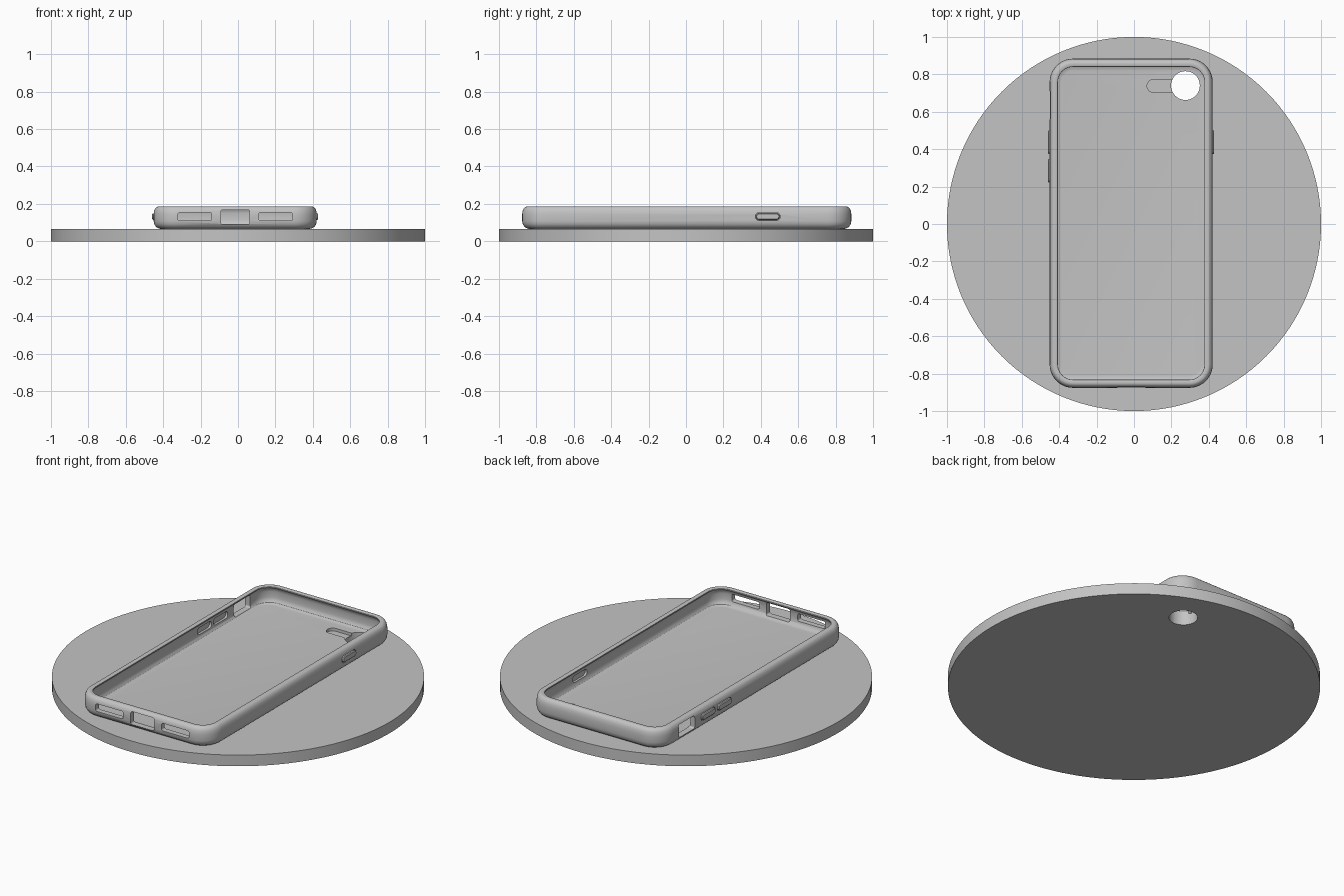
import bpy, bmesh, math
from mathutils import Vector

cube = bpy.data.objects.get("Cube")
if cube:
    bpy.data.objects.remove(cube, do_unlink=True)

grey = bpy.data.materials.new("plain grey")
grey.use_nodes = True
grey.diffuse_color = (0.55, 0.55, 0.55, 1)
grey.node_tree.nodes["Principled BSDF"].inputs["Base Color"].default_value = (0.55, 0.55, 0.55, 1)

CX, CY = -0.015, 0.004       # centre of the case
HALF_W, HALF_L = 0.436, 0.88


def outline(hu, hv, r, steps=10):
    """Rounded rectangle, counter-clockwise."""
    pts = []
    for k, (su, sv) in enumerate([(1, 1), (-1, 1), (-1, -1), (1, -1)]):
        for i in range(steps + 1):
            a = (k + i / steps) * math.pi / 2
            pts.append((su * (hu - r) + r * math.cos(a), sv * (hv - r) + r * math.sin(a)))
    return pts


def loft(name, rings):
    """Skin closed rings in order and cap both ends."""
    bm = bmesh.new()
    loops = [[bm.verts.new(p) for p in ring] for ring in rings]
    n = len(loops[0])
    for a, b in zip(loops, loops[1:]):
        for i in range(n):
            j = (i + 1) % n
            bm.faces.new((a[i], a[j], b[j], b[i]))
    bm.faces.new(loops[0][::-1])
    bm.faces.new(loops[-1])
    bmesh.ops.recalc_face_normals(bm, faces=bm.faces)
    mesh = bpy.data.meshes.new(name)
    bm.to_mesh(mesh)
    bm.free()
    mesh.materials.append(grey)
    obj = bpy.data.objects.new(name, mesh)
    bpy.context.collection.objects.link(obj)
    return obj


def prism(name, axis, centre, hu, hv, depth, r, bevel=0.0):
    """Rounded bar along x, y or z, with optional softened ends."""
    place = {"x": lambda u, v, d: (d, u, v),
             "y": lambda u, v, d: (u, d, v),
             "z": lambda u, v, d: (u, v, d)}[axis]
    levels = [(-depth, 0), (depth, 0)]
    if bevel:
        levels = [(-depth, bevel), (bevel - depth, 0), (depth - bevel, 0), (depth, bevel)]
    return loft(name, [[Vector(centre) + Vector(place(u, v, d))
                        for u, v in outline(hu - i, hv - i, r - i)] for d, i in levels])


def activate(obj):
    bpy.ops.object.select_all(action="DESELECT")
    obj.select_set(True)
    bpy.context.view_layer.objects.active = obj


def cut(obj, cutter):
    cutter.hide_render = True
    mod = obj.modifiers.new("cut", "BOOLEAN")
    mod.operation, mod.solver, mod.object = "DIFFERENCE", "EXACT", cutter
    activate(obj)
    bpy.ops.object.modifier_apply(modifier=mod.name)
    bpy.data.objects.remove(cutter, do_unlink=True)


def smooth(obj):
    activate(obj)
    bpy.ops.object.shade_smooth_by_angle(angle=math.radians(32))


# Round base plate
bpy.ops.mesh.primitive_cylinder_add(vertices=128, radius=1, depth=0.066, location=(0, 0, 0.033))
base = bpy.context.object
base.name = "round_base"
base.data.materials.append(grey)

# Case shell: (inset, height) from the underside, over the rim, to the inner floor
section = [(0.04, 0.06), (0.04, 0.066), (0.026, 0.069), (0.012, 0.078), (0.003, 0.092),
           (0, 0.108), (0, 0.145), (0.003, 0.164), (0.009, 0.177), (0.017, 0.184),
           (0.024, 0.186), (0.036, 0.186), (0.043, 0.183), (0.044, 0.178),
           (0.034, 0.166), (0.031, 0.15), (0.031, 0.115), (0.034, 0.1),
           (0.042, 0.089), (0.055, 0.084), (0.065, 0.083)]
case = loft("phone_case", [[(CX + x, CY + y, z) for x, y in
                            outline(HALF_W - i, HALF_L - i, 0.125 - i)] for i, z in section])

# Camera hole through the case and base, with the flash slot beside it
CAMERA = (0.275, 0.74)
for body in (base, case):
    cut(body, prism("camera_cutter", "z", (*CAMERA, 0.1), 0.077, 0.077, 0.2, 0.0769))
cut(case, prism("flash_cutter", "z", (0.17, 0.738, 0.08), 0.1, 0.034, 0.05, 0.0335))

# Charging port and speaker slots in the front end
cut(case, prism("port_cutter", "y", (CX, -0.87, 0.13), 0.077, 0.038, 0.09, 0.01))
for side in (-1, 1):
    cut(case, prism("speaker_cutter", "y", (CX + side * 0.216, -0.87, 0.132),
                    0.09, 0.022, 0.09, 0.01))

# Switch opening in the right wall
cut(case, prism("switch_cutter", "x", (CX - HALF_W, 0.635, 0.13), 0.075, 0.038, 0.08, 0.01))

# Push buttons, each floating in a slot through the wall
buttons = [("power_button", 1, 0.437), ("volume_up_button", -1, 0.437),
           ("volume_down_button", -1, 0.285)]
for name, side, y in buttons:
    cut(case, prism("button_cutter", "x", (CX + side * HALF_W, y, 0.132), 0.066, 0.02, 0.06, 0.018))
    smooth(prism(name, "x", (CX + side * (HALF_W - 0.005), y, 0.132), 0.063, 0.017, 0.013, 0.016, 0.004))
    # Thin web holding the button in its slot
    prism(name + "_web", "x", (CX + side * (HALF_W - 0.014), y, 0.132), 0.068, 0.022, 0.004, 0.019)

smooth(base)
smooth(case)
